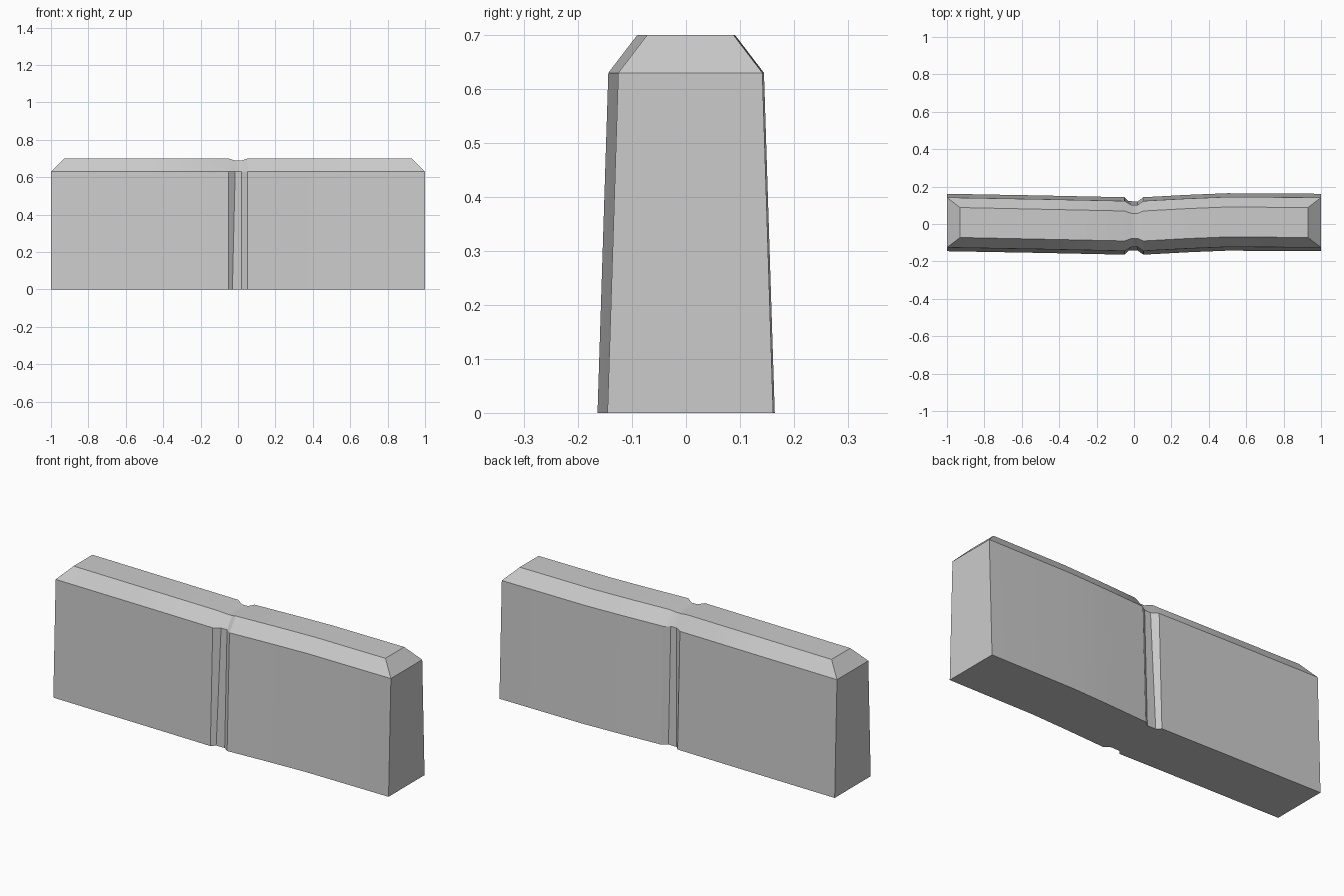
import bpy, bmesh, math

if "Cube" in bpy.data.objects:
    bpy.data.objects.remove(bpy.data.objects["Cube"])

stone = bpy.data.materials.new("grey_stone")
stone.use_nodes = True
colour = (0.6, 0.6, 0.6, 1)
stone.diffuse_color = colour
stone.node_tree.nodes["Principled BSDF"].inputs["Base Color"].default_value = colour

HEIGHT, SHOULDER, BEVEL = 0.70, 0.63, 0.07

# Stations along the wall: x at foot, x at shoulder, centre y, groove depth
stations = [
    (-1.0, -1.0, 0.008, 0),
    (-0.5, -0.5, -0.001, 0),
    (-0.05, -0.05, -0.0105, 0),
    (-0.03, -0.015, -0.0105, 0.021),
    (0.02, 0.02, -0.0105, 0.022),
    (0.05, 0.05, -0.0105, 0),
    (0.28, 0.28, 0.002, 0),
    (0.5, 0.5, 0.011, 0),
    (1.0, 1.0, 0.008, 0),
]


def section(foot_x, shoulder_x, centre, groove):
    """Tapered cross-section with a chamfered coping."""
    end = abs(foot_x) == 1.0
    cap_x = shoulder_x - math.copysign(BEVEL, shoulder_x) if end else shoulder_x
    rows = [(foot_x, 0.1535 - groove, 0),
            (shoulder_x, 0.1335 - groove, SHOULDER),
            (cap_x, 0.08 - groove * 0.6, HEIGHT - groove * 0.5)]
    front = [(x, centre - w, z) for x, w, z in rows]
    back = [(x, centre + w, z) for x, w, z in reversed(rows)]
    return front + back


# Wall: loft through the stations
bm = bmesh.new()
loops = [[bm.verts.new(p) for p in section(*s)] for s in stations]
for a, b in zip(loops, loops[1:]):
    for i in range(6):
        j = (i + 1) % 6
        bm.faces.new((a[i], b[i], b[j], a[j]))

# End walls and their sloped coping
for loop in (loops[0], loops[-1]):
    bm.faces.new((loop[0], loop[1], loop[4], loop[5]))
    bm.faces.new((loop[1], loop[2], loop[3], loop[4]))
bmesh.ops.recalc_face_normals(bm, faces=bm.faces)

mesh = bpy.data.meshes.new("barrier_wall")
bm.to_mesh(mesh)
bm.free()
mesh.materials.append(stone)
wall = bpy.data.objects.new("barrier_wall", mesh)
bpy.context.collection.objects.link(wall)
bpy.context.view_layer.objects.active = wall
wall.select_set(True)
bpy.ops.object.shade_smooth_by_angle(angle=math.radians(30))
